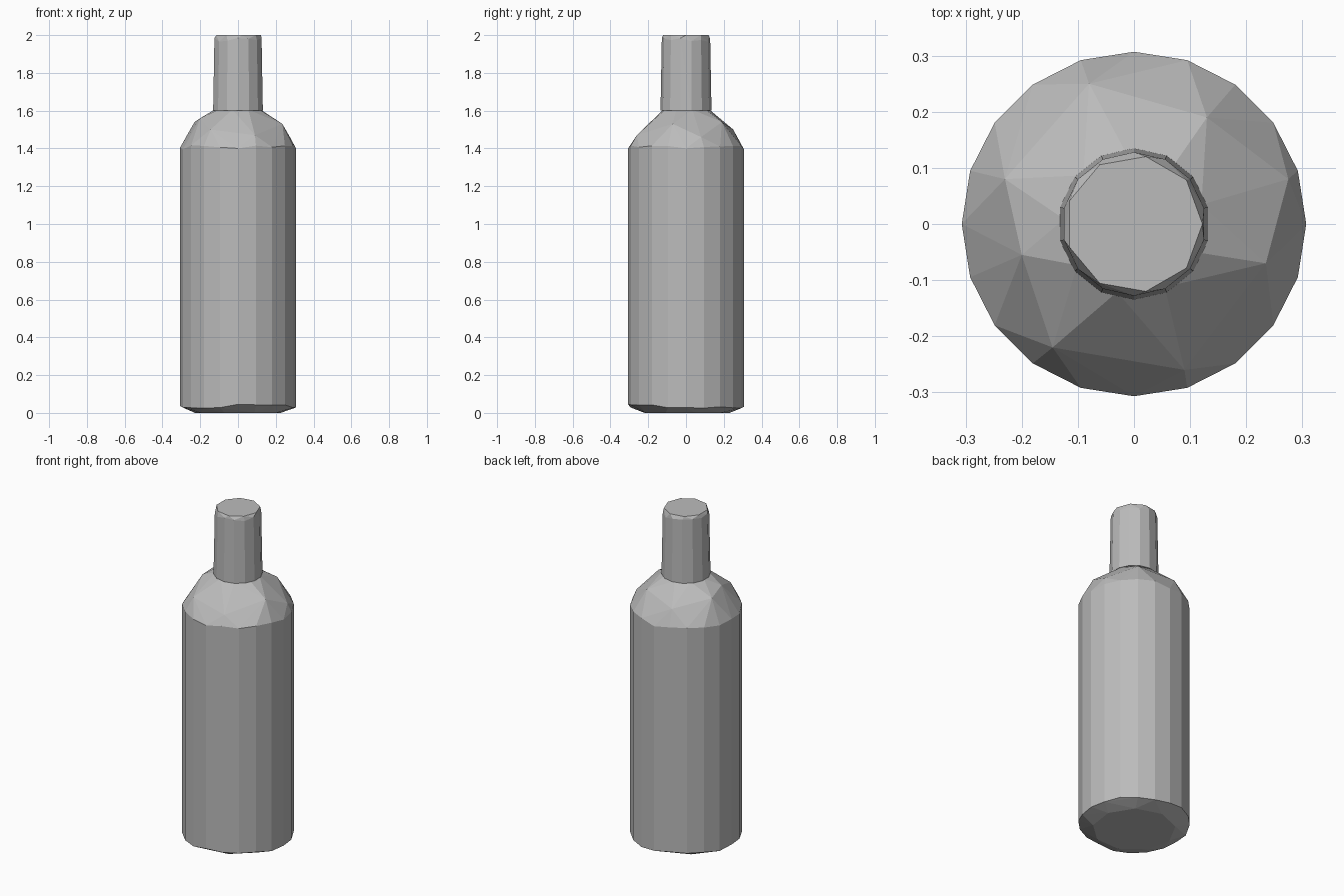
import bpy, bmesh, math, random

random.seed(4)
cube = bpy.data.objects.get("Cube")
if cube:
    bpy.data.objects.remove(cube, do_unlink=True)

grey = bpy.data.materials.new("plain_grey")
grey.use_nodes = True
colour = (0.5, 0.5, 0.5, 1)
grey.diffuse_color = colour
grey.node_tree.nodes["Principled BSDF"].inputs["Base Color"].default_value = colour


def ring(count, radius, z, turn=0.0, jitter=0.0):
    """Points around a circle, with heights varied a little."""
    points = []
    for i in range(count):
        a = math.tau * (i + turn) / count
        points.append((radius * math.cos(a), radius * math.sin(a),
                       z + random.uniform(-jitter, jitter)))
    return points


def faceted(name, points):
    """Flat-shaded convex solid wrapped around the points."""
    bm = bmesh.new()
    for p in points:
        bm.verts.new(p)
    hull = bmesh.ops.convex_hull(bm, input=bm.verts[:])
    loose = [v for v in bm.verts if not v.link_faces]
    bmesh.ops.delete(bm, geom=loose, context='VERTS')
    bmesh.ops.recalc_face_normals(bm, faces=bm.faces[:])
    mesh = bpy.data.meshes.new(name)
    bm.to_mesh(mesh)
    bm.free()
    mesh.materials.append(grey)
    obj = bpy.data.objects.new(name, mesh)
    bpy.context.collection.objects.link(obj)
    return obj


# Bottle body: cylinder wall, chamfered base and irregular shoulder facets
shoulder = [(0.13, 0.19, 1.54), (0.275, 0.08, 1.46), (0.235, -0.07, 1.53),
            (0.09, -0.26, 1.47), (-0.145, -0.22, 1.5), (-0.2, -0.055, 1.56),
            (-0.23, 0.08, 1.54), (-0.08, 0.25, 1.5)]
body = ring(20, 0.307, 0.035, 0, 0.012) + ring(20, 0.307, 1.405, 0, 0.012)
body += ring(9, 0.23, 0.0, 0.3) + shoulder + ring(9, 0.125, 1.605, 0.4)
faceted("bottle_body", body)

# Cap: slightly tapered, with a small bevel at the top rim
cap = ring(14, 0.135, 1.6, 0.5) + ring(14, 0.128, 1.975, 0.5, 0.01)
cap += ring(9, 0.122, 2.0)
faceted("bottle_cap", cap)
